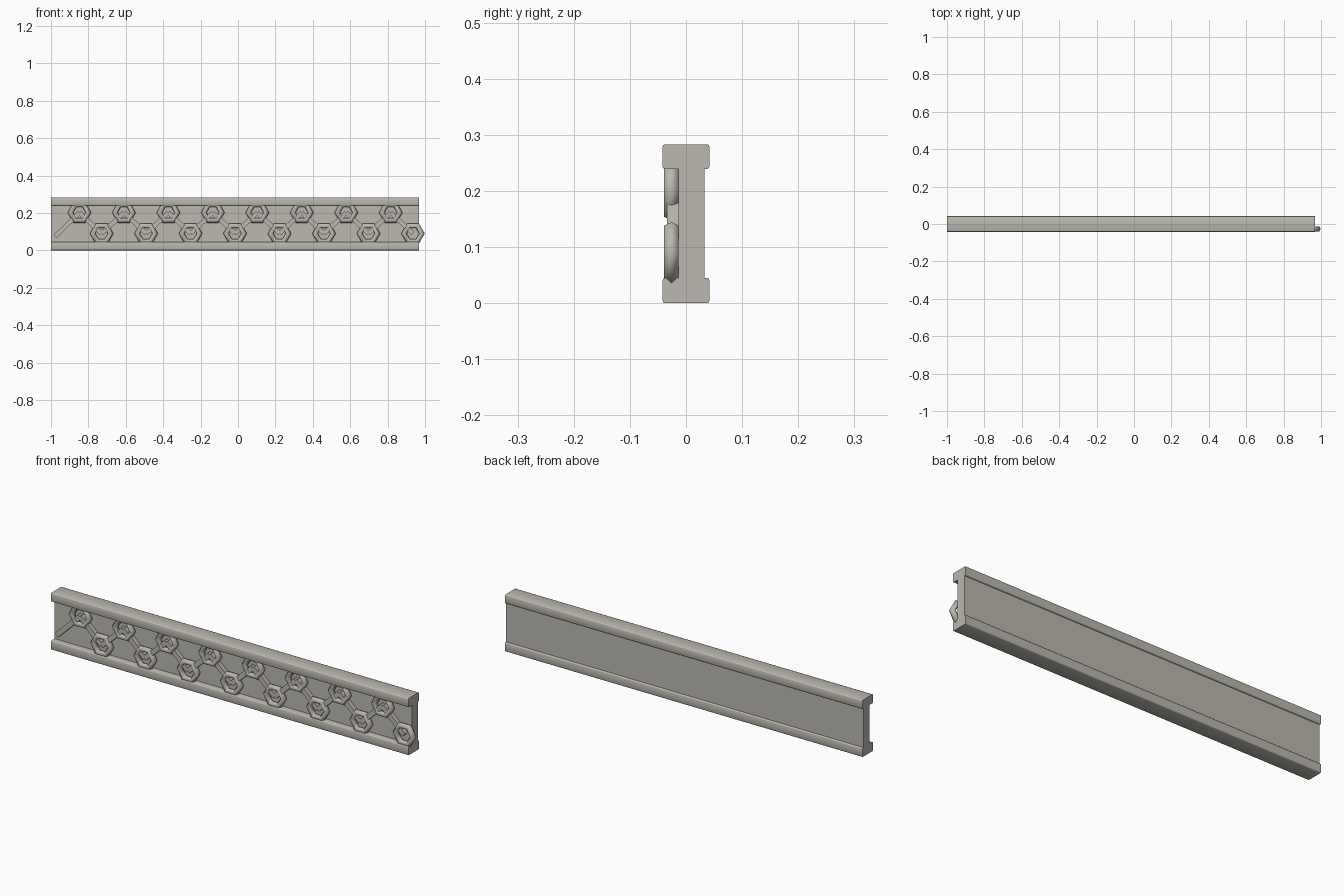
import bpy, bmesh, math
from mathutils import Vector

if "Cube" in bpy.data.objects:
    bpy.data.objects.remove(bpy.data.objects["Cube"], do_unlink=True)

stone = bpy.data.materials.new("warm grey stone")
stone.use_nodes = True
colour = (0.50, 0.48, 0.43, 1)
stone.diffuse_color = colour
stone.node_tree.nodes["Principled BSDF"].inputs["Base Color"].default_value = colour

LEFT, RIGHT = -1.0, 0.967
TOP_Z, LOW_Z = 0.202, 0.09
FIRST_X, STEP = -0.848, 0.1189
RING_Y = -0.026


def finish(name, bm):
    bmesh.ops.recalc_face_normals(bm, faces=bm.faces)
    mesh = bpy.data.meshes.new(name)
    bm.to_mesh(mesh)
    bm.free()
    mesh.materials.append(stone)
    obj = bpy.data.objects.new(name, mesh)
    bpy.context.collection.objects.link(obj)
    return obj


def smooth(obj, angle):
    bpy.ops.object.select_all(action='DESELECT')
    obj.select_set(True)
    bpy.context.view_layer.objects.active = obj
    bpy.ops.object.shade_smooth_by_angle(angle=math.radians(angle))


# Channelled beam: one cross-section swept along its length
profile = [(-0.042, 0), (0.042, 0), (0.042, 0.045), (0.033, 0.045),
           (0.033, 0.239), (0.042, 0.239), (0.042, 0.283), (-0.042, 0.283),
           (-0.042, 0.239), (-0.013, 0.239), (-0.013, 0.045), (-0.042, 0.045)]
bm = bmesh.new()
face = bm.faces.new([bm.verts.new((LEFT, y, z)) for y, z in profile])
swept = bmesh.ops.extrude_face_region(bm, geom=[face])["geom"]
bmesh.ops.translate(bm, vec=(RIGHT - LEFT, 0, 0),
                    verts=[v for v in swept if isinstance(v, bmesh.types.BMVert)])
# Round the long outer rail edges
long_edges = [e for e in bm.edges
              if abs(e.verts[0].co.x - e.verts[1].co.x) > 1
              and abs(abs(e.verts[0].co.y) - 0.042) < 1e-4]
bmesh.ops.bevel(bm, geom=long_edges, offset=0.005, segments=2, affect='EDGES', profile=0.5)
smooth(finish("beam", bm), 50)


# Six-sided chain rings
def ring(name, x, z, major=0.048, minor=0.015, sides=6, around=6):
    bm = bmesh.new()
    loops = []
    for i in range(sides):
        a = math.tau * i / sides
        loop = []
        for j in range(around):
            b = math.tau * j / around
            r = major + minor * math.cos(b)
            loop.append(bm.verts.new((x + r * math.cos(a), RING_Y + minor * math.sin(b),
                                      z + r * math.sin(a))))
        loops.append(loop)
    for i in range(sides):
        p, q = loops[i], loops[(i + 1) % sides]
        for j in range(around):
            k = (j + 1) % around
            bm.faces.new((p[j], p[k], q[k], q[j]))
    smooth(finish(name, bm), 65)


# Diagonal struts
def strut(name, start, end, width=0.024):
    bm = bmesh.new()
    a, b = Vector((start[0], 0, start[1])), Vector((end[0], 0, end[1]))
    along = (b - a).normalized()
    side = Vector((-along.z, 0, along.x)) * width / 2
    corners = [a + side, b + side, b - side, a - side]
    rows = [[bm.verts.new(c + Vector((0, y, 0))) for c in corners] for y in (-0.034, -0.01)]
    bm.faces.new(rows[0])
    bm.faces.new(rows[1])
    for i in range(4):
        k = (i + 1) % 4
        bm.faces.new((rows[0][i], rows[0][k], rows[1][k], rows[1][i]))
    finish(name, bm)


centres = [(FIRST_X + STEP * i, TOP_Z if i % 2 == 0 else LOW_Z) for i in range(16)]
previous = (-0.977, 0.075)
for i, centre in enumerate(centres):
    ring(f"ring_{i + 1}", *centre)
    strut(f"strut_{i + 1}", previous, centre)
    previous = centre
